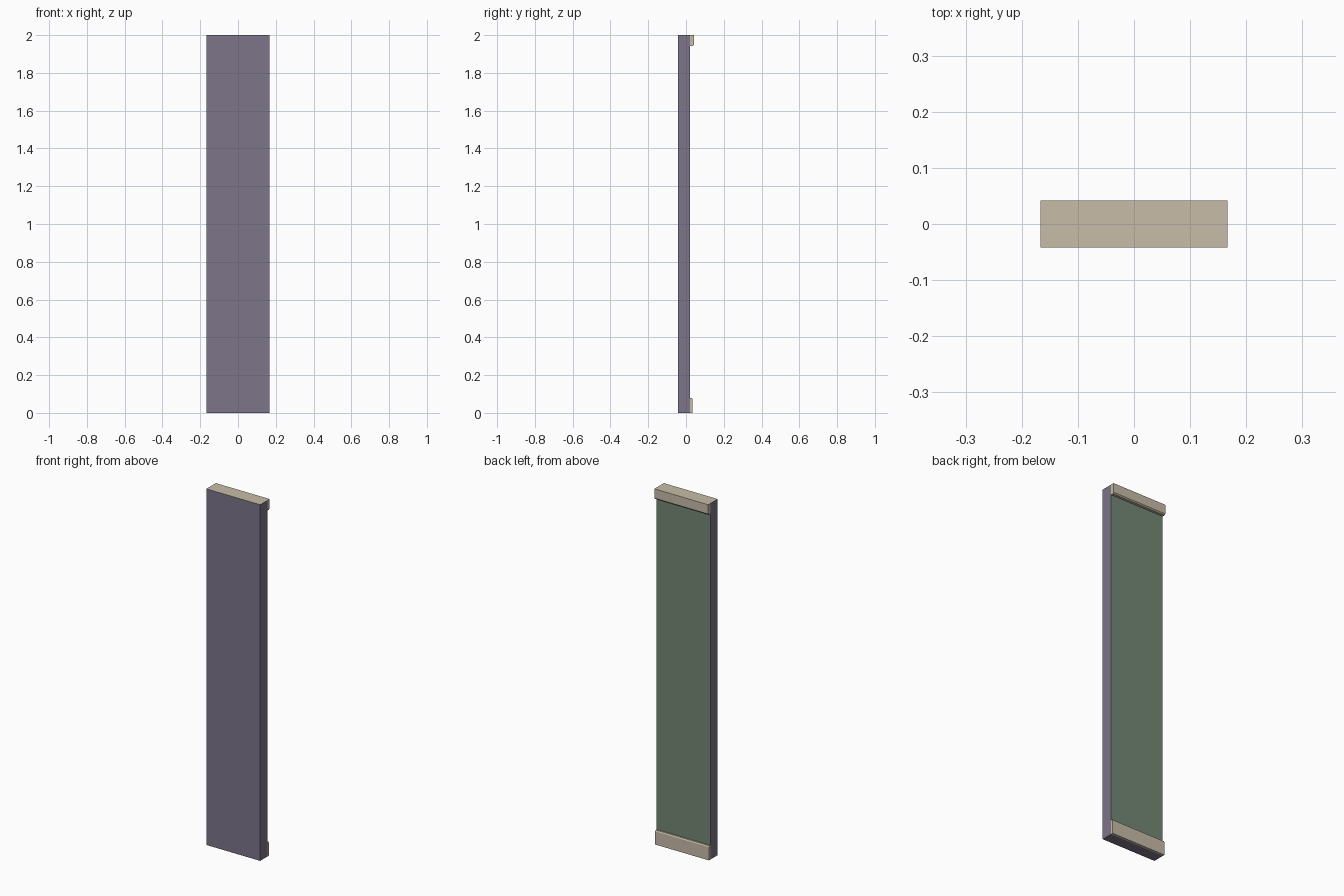
import bpy, bmesh

if "Cube" in bpy.data.objects:
    bpy.data.objects.remove(bpy.data.objects["Cube"])

W = 0.167          # half width
Y0, Y1 = -0.042, 0.022   # wall front and back


def mat(name, rgb):
    m = bpy.data.materials.new(name)
    m.diffuse_color = (*rgb, 1)
    m.use_nodes = True
    m.node_tree.nodes["Principled BSDF"].inputs["Base Color"].default_value = m.diffuse_color
    return m


purple = mat("muted_purple", (0.205, 0.178, 0.254))
green = mat("sage_green", (0.175, 0.246, 0.178))
beige = mat("trim_beige", (0.578, 0.503, 0.392))


def extrude_profile(name, profile, mats, rule=None):
    """Extrude a (y, z) outline across the width; rule picks the face colour."""
    bm = bmesh.new()
    ends = [[bm.verts.new((x, y, z)) for y, z in profile] for x in (-W, W)]
    bm.faces.new(ends[0])
    bm.faces.new(ends[1])
    n = len(profile)
    for i in range(n):
        j = (i + 1) % n
        bm.faces.new((ends[0][i], ends[0][j], ends[1][j], ends[1][i]))
    bmesh.ops.recalc_face_normals(bm, faces=bm.faces)
    for f in bm.faces:
        f.material_index = rule(f.normal) if rule else 0
    me = bpy.data.meshes.new(name)
    bm.to_mesh(me)
    bm.free()
    for m in mats:
        me.materials.append(m)
    ob = bpy.data.objects.new(name, me)
    bpy.context.collection.objects.link(ob)
    return ob


# Wall: purple outside, green inner face, beige top
extrude_profile("wall_panel", [(Y0, 0), (Y1, 0), (Y1, 2), (Y0, 2)],
                (purple, green, beige),
                lambda n: 1 if n.y > 0.5 else 2 if n.z > 0.5 else 0)

# Baseboard with a chamfered top edge
extrude_profile("baseboard", [(Y1, 0), (0.035, 0), (0.035, 0.074),
                              (0.031, 0.08), (Y1, 0.08)], (beige,))

# Crown trim along the top
extrude_profile("crown_trim", [(Y1, 1.942), (0.036, 1.942), (0.042, 1.948),
                               (0.042, 2), (Y1, 2)], (beige,))
